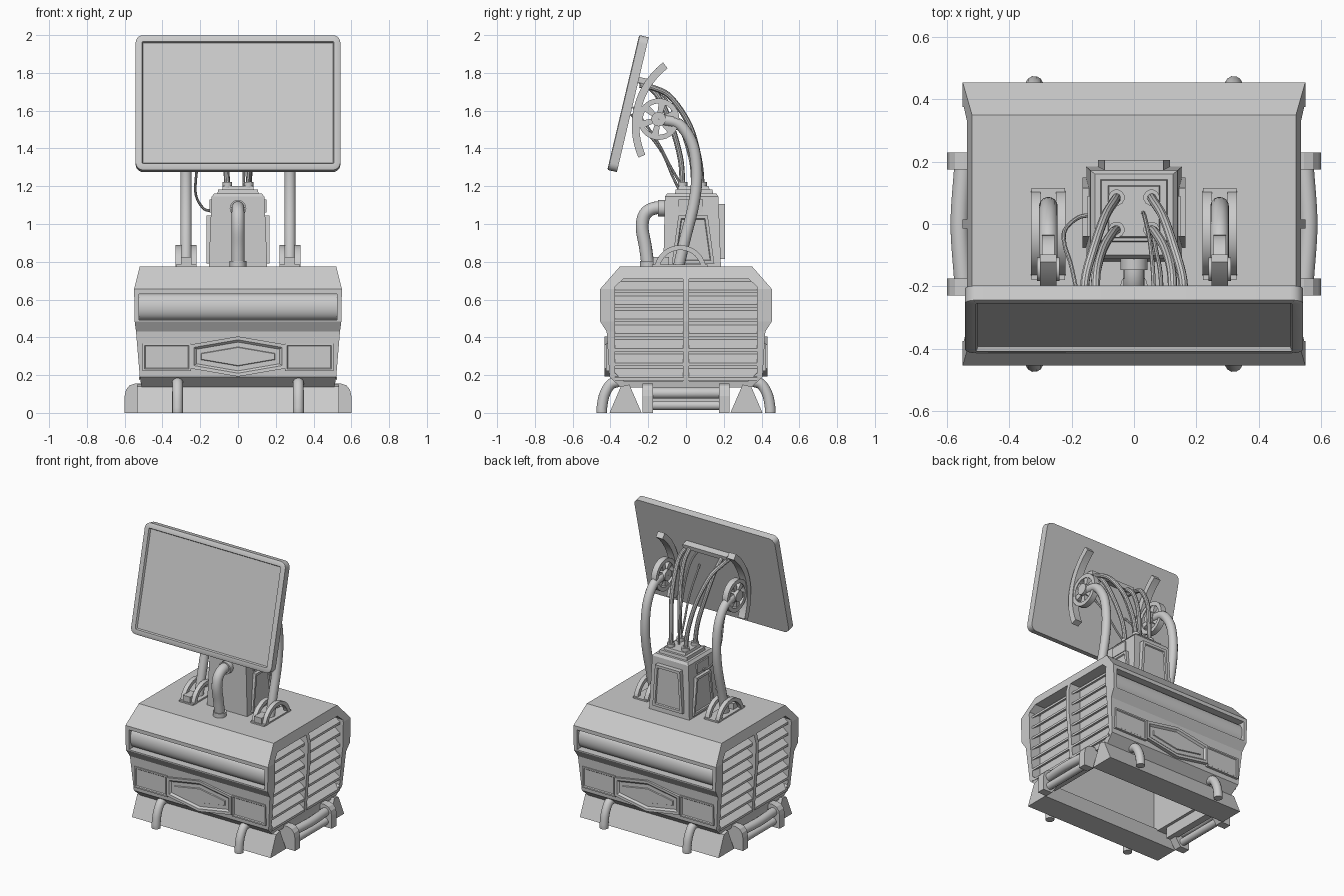
import bpy, bmesh, math
from mathutils import Vector
from math import sin, cos, pi, radians

if "Cube" in bpy.data.objects:
    bpy.data.objects.remove(bpy.data.objects["Cube"])


def finish(name, bm, smooth=False):
    bmesh.ops.recalc_face_normals(bm, faces=bm.faces)
    me = bpy.data.meshes.new(name)
    bm.to_mesh(me)
    bm.free()
    ob = bpy.data.objects.new(name, me)
    bpy.context.collection.objects.link(ob)
    if smooth:
        bpy.ops.object.select_all(action='DESELECT')
        ob.select_set(True)
        bpy.context.view_layer.objects.active = ob
        bpy.ops.object.shade_smooth_by_angle(angle=radians(35))
    return ob


def prism(name, pts, a, b, axis, inset=None, smooth=False):
    """Extrude a 2D outline from a to b along an axis; optionally recess the b end."""
    bm = bmesh.new()
    put = {'x': lambda p, t: (t, *p), 'y': lambda p, t: (p[0], t, p[1]),
           'z': lambda p, t: (*p, t)}[axis]
    A = [bm.verts.new(put(p, a)) for p in pts]
    B = [bm.verts.new(put(p, b)) for p in pts]
    n = len(pts)
    bm.faces.new(A)
    end = bm.faces.new(B)
    for i in range(n):
        bm.faces.new((A[i], A[(i + 1) % n], B[(i + 1) % n], B[i]))
    bmesh.ops.recalc_face_normals(bm, faces=bm.faces)
    for thick, depth in inset or ():
        bmesh.ops.inset_region(bm, faces=[end], thickness=thick, depth=depth, use_even_offset=True)
    return finish(name, bm, smooth)


def loft(name, rows):
    """Stack of rectangles (x0, x1, y0, y1, z)."""
    bm = bmesh.new()
    R = [[bm.verts.new(p) for p in ((x0, y0, z), (x1, y0, z), (x1, y1, z), (x0, y1, z))]
         for x0, x1, y0, y1, z in rows]
    bm.faces.new(R[0])
    bm.faces.new(R[-1])
    for a, b in zip(R, R[1:]):
        for i in range(4):
            bm.faces.new((a[i], a[(i + 1) % 4], b[(i + 1) % 4], b[i]))
    return finish(name, bm)


def box(name, x0, x1, y0, y1, z0, z1):
    return loft(name, [(x0, x1, y0, y1, z0), (x0, x1, y0, y1, z1)])


def arc(name, c, r0, r1, a0, a1, x0, x1, n=24):
    """Curved strip in the yz plane."""
    bm = bmesh.new()
    full = abs(a1 - a0) >= 360
    rings = []
    for i in range(n if full else n + 1):
        t = radians(a0 + (a1 - a0) * i / n)
        rings.append([bm.verts.new((x, c[0] + r * cos(t), c[1] + r * sin(t)))
                      for x, r in ((x0, r0), (x1, r0), (x1, r1), (x0, r1))])
    pairs = list(zip(rings, rings[1:])) + ([(rings[-1], rings[0])] if full else [])
    for a, b in pairs:
        for i in range(4):
            bm.faces.new((a[i], a[(i + 1) % 4], b[(i + 1) % 4], b[i]))
    if not full:
        bm.faces.new(rings[0])
        bm.faces.new(rings[-1])
    return finish(name, bm, True)


def tube(name, pts, r, seg=12, steps=6):
    """Round tube through points (Catmull-Rom)."""
    P = [Vector(p) for p in pts]
    P = [2 * P[0] - P[1]] + P + [2 * P[-1] - P[-2]]
    path = []
    for a, b, c, d in zip(P, P[1:], P[2:], P[3:]):
        for k in range(steps):
            t = k / steps
            path.append(0.5 * (2 * b + (c - a) * t + (2 * a - 5 * b + 4 * c - d) * t * t
                               + (3 * b - a - 3 * c + d) * t ** 3))
    path.append(P[-2])
    bm = bmesh.new()
    rings, u = [], None
    for i, p in enumerate(path):
        d = (path[min(i + 1, len(path) - 1)] - path[max(i - 1, 0)]).normalized()
        u = d.orthogonal() if u is None else u - d * u.dot(d)
        u.normalize()
        v = d.cross(u)
        rings.append([bm.verts.new(p + r * (u * cos(2 * pi * k / seg) + v * sin(2 * pi * k / seg)))
                      for k in range(seg)])
    for a, b in zip(rings, rings[1:]):
        for k in range(seg):
            bm.faces.new((a[k], a[(k + 1) % seg], b[(k + 1) % seg], b[k]))
    bm.faces.new(rings[0])
    bm.faces.new(rings[-1])
    return finish(name, bm, True)


def cut(ob, cutter):
    cutter.hide_render = True
    m = ob.modifiers.new('cut', 'BOOLEAN')
    m.operation, m.solver, m.object = 'DIFFERENCE', 'EXACT', cutter
    bpy.context.view_layer.objects.active = ob
    bpy.ops.object.modifier_apply(modifier=m.name)
    bpy.data.objects.remove(cutter)


# Main housing with side openings, front/back grooves and hollow underside
body = loft('housing', [(-w, w, -y, y, z) for y, z, w in (
    (.345, .135, .51), (.405, .19, .52), (.42, .43, .54), (.455, .485, .547),
    (.455, .655, .55), (.35, .775, .52))])
S = (-1, 1)
opening = [(.015, .17), (.33, .17), (.375, .21), (.375, .67), (.33, .71), (.015, .71)]
for s in S:
    cut(body, box('c', -.524, .524, min(s * .4, s * .6), max(s * .4, s * .6), .492, .63))
    for t in S:
        cut(body, prism('c', [(t * y, z) for y, z in opening], s * .46, s * .7, 'x'))
cut(body, box('c', -.44, .44, -.33, .33, .05, .73))

# Side louvres
for s in S:
    for t in S:
        for i in range(7):
            z = .172 + i * .077
            prism('louvre', [(s * .455, z + .066), (s * .525, z + .016), (s * .525, z), (s * .455, z + .05)],
                  t * .012, t * .376, 'y')

# Groove rollers, lower panels, skirts and bent feet, front and back
hexa = [(-.25, .235), (0, .192), (.25, .235), (.25, .362), (0, .405), (-.25, .362)]
for s in S:
    prism('groove_roller', [(s * (.395 + .045 * sin(pi * k / 16)), .561 + .068 * cos(pi * k / 16))
                            for k in range(17)], -.523, .523, 'x', smooth=True)
    prism('hex_panel', hexa, s * .39, s * .432, 'y', [(.018, -.001), (.012, -.012), (.025, 0), (.003, .006)])
    for t in S:
        prism('side_panel', [(t * .25, .222), (t * .505, .222), (t * .505, .368), (t * .25, .368)],
              s * .39, s * .424, 'y', [(.01, 0), (.005, -.006)])
        tube('bent_foot', [(t * .32, s * y, z) for y, z in (
            (.36, .165), (.4, .15), (.432, .095), (.445, .03), (.446, 0))], .029)
    prism('skirt', [(s * .405, 0), (s * .345, .14), (s * .3, .15), (s * .235, 0)], -.535, .535, 'x')

# Side handles
for s in S:
    for t in S:
        prism('handle_block', [(s * x, z) for x, z in (
            (.49, .155), (.545, .155), (.575, .145), (.593, .122), (.6, .09), (.6, 0), (.53, 0), (.49, .06))],
            t * .175, t * .23, 'y')
    tube('handle_bar', [(s * x, y, .105) for x, y in ((.548, -.19), (.56, 0), (.548, .19))], .03)
    tube('lower_bar', [(s * .55, -.19, .04), (s * .55, .19, .04)], .025)
    box('under_rail', min(s * .46, s * .51), max(s * .46, s * .51), -.23, .23, .06, .16)

# Central tower
loft('tower', [(-.155, .155, -.12, .185, .77), (-.14, .14, -.112, .172, 1.145), (-.125, .125, -.1, .16, 1.162)])
loft('tower_cap', [(-.11, .11, -.06, .145, 1.15), (-.105, .105, -.055, .14, 1.183)])
loft('tower_cap_top', [(-.085, .085, -.045, .125, 1.18), (-.08, .08, -.04, .12, 1.2)])
for s in S:
    prism('tower_side_plate', [(-.075, .79), (.15, .79), (.115, 1.045), (-.04, 1.045)],
          s * .12, s * .166, 'x', [(.016, 0), (.004, -.008)])
    box('tower_side_lug', min(s * .1, s * .15), max(s * .1, s * .15), -.04, .09, 1.062, 1.13)
prism('tower_back_plate', [(-.115, .815), (.115, .815), (.095, 1.105), (-.095, 1.105)],
      .12, .206, 'y', [(.018, 0), (.004, -.008)])

# Front pipe with collars
tube('front_pipe', [(0, y, z) for y, z in (
    (-.1, 1.085), (-.17, 1.083), (-.218, 1.05), (-.232, .98), (-.215, .88), (-.2, .77))], .034, 16)
tube('pipe_collar', [(0, -.11, 1.083), (0, -.148, 1.083)], .044, 16, 1)
tube('pipe_base', [(0, -.2, .77), (0, -.2, .805)], .044, 16, 1)

# Tilted screen
w, h, r = .542, .3665, .04
outline = []
for k, (cx, cz) in enumerate(((1, 1), (-1, 1), (-1, -1), (1, -1))):
    for j in range(6):
        a = pi / 2 * (k + j / 5)
        outline.append((cx * (w - r) + r * cos(a), cz * (h - r) + r * sin(a)))
screen = prism('screen', outline, .024, -.024, 'y', [(.006, .004), (.028, 0), (.006, -.014)], smooth=True)
screen.location = (0, -.305, 1.637)
screen.rotation_euler.x = radians(-13.3)
bar = box('screen_socket_bar', -.17, .17, 0, .05, -.015, .015)
bar.location = (0, -.255, 1.765)
bar.rotation_euler.x = radians(-13.3)

# Support arms: base arches, tubes, wheels and curved brackets
for s in S:
    X = s * .275
    for d in (-.04, .04):
        arc('base_arch', (-.03, .75), .112, .138, 0, 180, X + d - .015, X + d + .015)
    box('arch_base', X - .054, X + .054, -.18, .115, .77, .785)
    box('arm_clamp', X - .028, X + .028, -.175, -.09, .77, .825)
    tube('arm', [(X, y, z) for y, z in ((-.04, .77), (-.005, .92), (.04, 1.1), (.057, 1.25),
         (.043, 1.39), (.005, 1.48), (-.05, 1.535), (-.14, 1.553))], .03, 14)
    c = (-.145, 1.555)
    arc('wheel_rim', c, .083, .11, 0, 360, X - .02, X + .02, 32)
    arc('wheel_hub', c, .001, .038, 0, 360, X - .036, X + .036, 20)
    for k in range(6):
        a = 2 * pi * k / 6 + .3
        u, v = Vector((cos(a), sin(a))), Vector((-sin(a), cos(a))) * .013
        o = Vector(c)
        prism('wheel_spoke', [o + u * .03 - v, o + u * .09 - v * 1.5, o + u * .09 + v * 1.5, o + u * .03 + v],
              X - .014, X + .014, 'x')
    arc('screen_bracket', (.136, 1.52), .383, .423, 127.5, 203.5, X - .026, X + .026)

# Cables and sockets
for s in S:
    for y in (.085, -.018):
        tube('socket', [(s * .056, y, 1.19), (s * .056, y, 1.222)], .026, 12, 1)
    tube('rear_cable', [(s * .056, .085, 1.2), (s * .065, .07, 1.34), (s * .095, .02, 1.52),
                        (s * .13, -.08, 1.67), (s * .155, -.17, 1.72), (s * .16, -.245, 1.735)], .015, 10)
    tube('front_cable', [(s * .056, -.018, 1.2), (s * .07, -.03, 1.35), (s * .1, -.08, 1.53),
                         (s * .12, -.15, 1.68), (s * .125, -.235, 1.76)], .015, 10)
tube('thin_cable_mid', [(.03, .035, 1.2), (.035, .02, 1.35), (.05, -.05, 1.56), (.06, -.14, 1.7), (.065, -.25, 1.75)], .007, 8)
tube('thin_cable_right', [(.06, -.02, 1.2), (.07, -.08, 1.3), (.085, -.16, 1.45), (.09, -.28, 1.62)], .007, 8)
tube('thin_cable_left', [(-.13, .03, 1.07), (-.18, .02, 1.08), (-.222, -.02, 1.15), (-.222, -.07, 1.25),
                         (-.2, -.14, 1.4), (-.17, -.29, 1.58)], .007, 8)
